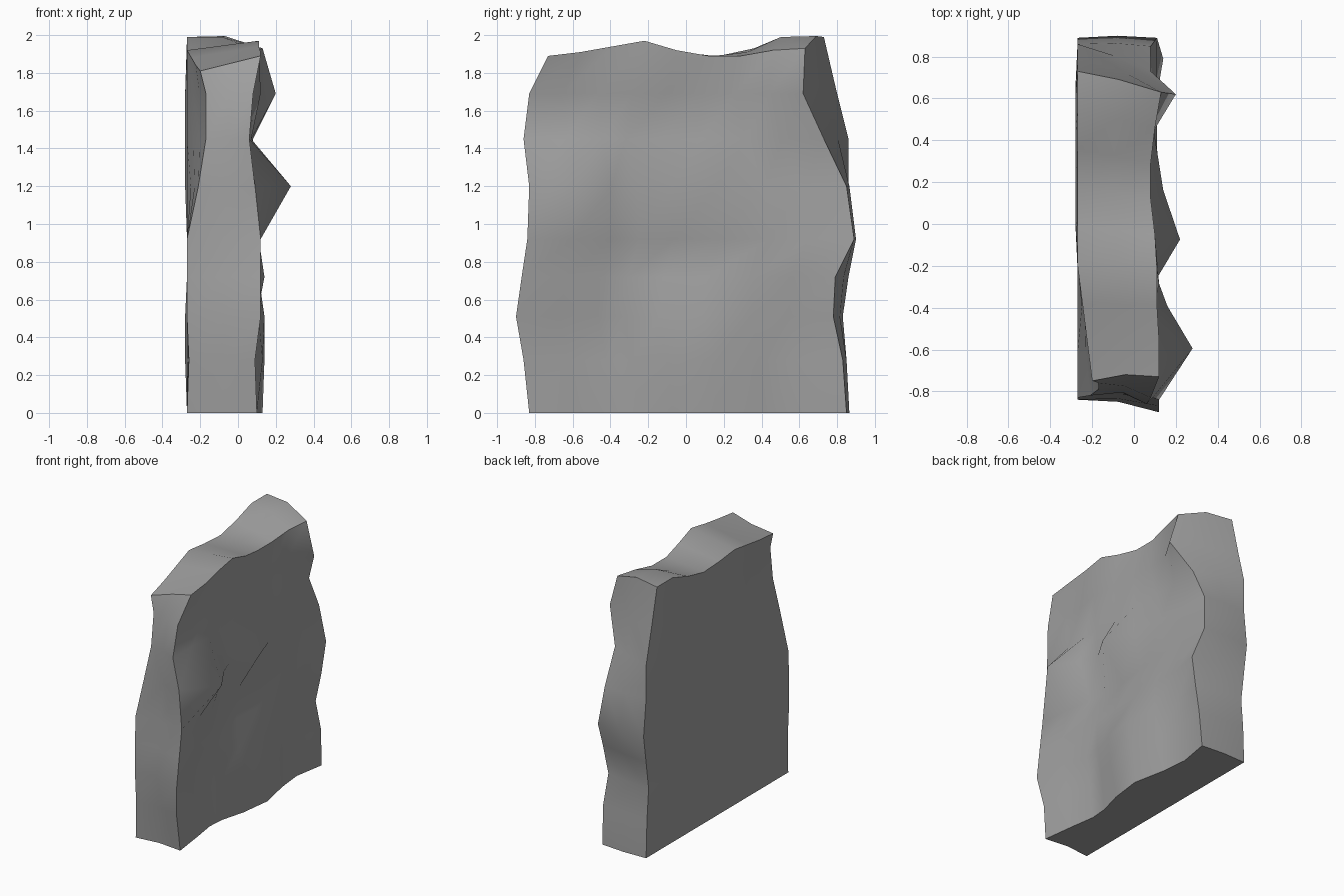
import bpy
import bmesh
from mathutils import Vector

if "Cube" in bpy.data.objects:
    bpy.data.objects.remove(bpy.data.objects["Cube"], do_unlink=True)

# Heights of the rows, and spacing of the columns on the rough side below the top
ROWS = [0, .28, .51, .72, .92, 1.2, 1.45, 1.69]
COLUMNS = [0, .14, .26, .34, .45, .59, .74, .86, 1]
LAST = 8

# Upright corner edges as (x, y) per row
front_outer = [(.1, -.83), (.09, -.86), (.12, -.9), (.12, -.87), (.12, -.84),
               (.09, -.83), (.06, -.86), (.08, -.83), (.12, -.73)]
front_flat = [(-.27, -.83), (-.26, -.84), (-.27, -.84), (-.27, -.84), (-.27, -.83),
              (-.21, -.82), (-.17, -.79), (-.17, -.76), (-.2, -.75)]
back_outer = [(.1, .85), (.11, .83), (.1, .78), (.14, .79), (.11, .89),
              (.08, .85), (.08, .73), (.2, .62), (.13, .63)]
back_flat = [(-.27, y) for y in (.86, .85, .83, .86, .89, .86, .86, .8, .73)]

# Top and bottom edges per column
top_outer = [(.12, 1.89), (.12, 1.91), (.11, 1.94), (.11, 1.97), (.1, 1.92),
             (.08, 1.89), (.08, 1.89), (.1, 1.92), (.13, 1.93)]
top_flat = [1.81, 1.84, 1.88, 1.92, 1.9, 1.89, 1.93, 1.99, 1.99]
bottom_outer = [.1, .07, .04, .05, .1, .13, .08, .06, .1]

# Knobs and hollows on the rough side, by row, for the inner columns
bumps = {1: (.08, .04, .05, .13, .14, .09, .07),
         2: (.07, .03, .05, .11, .14, .11, .06),
         3: (.11, .09, .08, .07, .09, .11, .1),
         4: (.1, .07, .05, .05, .08, .1, .11),
         5: (.28, .16, .11, .22, .14, .1, .09),
         6: (.06, .07, .07, .05, .07, .07, .07),
         7: (.07, .08, .12, .1, .07, .07, .09)}


def rough_point(r, c):
    """Point on the rough side."""
    (fx, fy), (bx, by) = front_outer[r], back_outer[r]
    t = COLUMNS[c] if r < LAST - 1 else c / LAST
    y = fy + (by - fy) * t
    if r == LAST:
        return Vector((top_outer[c][0], y, top_outer[c][1]))
    if c == 0:
        x = fx
    elif c == LAST:
        x = bx
    elif r == 0:
        x = bottom_outer[c]
    else:
        x = bumps[r][c - 1]
    return Vector((x, y, ROWS[r]))


def flat_point(r, c):
    """Point on the flat side, which bends inward at its upper front."""
    (fx, fy), (bx, by) = front_flat[r], back_flat[r]
    bend = max(0, 1 - c / 3)
    x = bx + (fx - bx) * bend
    if r in (1, 2, 5, 6, 7) and 4 <= c < LAST:
        x -= .01
    z = top_flat[c] if r == LAST else ROWS[r]
    return Vector((x, fy + (by - fy) * c / LAST, z))


def middle_point(r, c):
    """Point halfway through the slab: hollow in front, bowed at the back of the top."""
    p = (rough_point(r, c) + flat_point(r, c)) / 2
    if c == 0:
        p.y += .02
    elif c == LAST:
        p.y += .01
    if r == LAST and c > 6:
        p.z += .035
    return p


bm = bmesh.new()
layers = (flat_point, middle_point, rough_point)
verts = {}


def vert(layer, r, c):
    key = (layer, r, c)
    if key not in verts:
        verts[key] = bm.verts.new(layers[layer](r, c))
    return verts[key]


side_of = bm.faces.layers.int.new("side")


def patch(side, m, place):
    """Quad grid over one side of the slab."""
    for i in range(LAST):
        for j in range(m):
            corners = [place(i, j), place(i + 1, j), place(i + 1, j + 1), place(i, j + 1)]
            face = bm.faces.new([vert(*k) for k in corners])
            face[side_of] = side
            face.smooth = True


# Two broad sides, then the front, back, bottom and top
for side, layer in enumerate((0, 2)):
    patch(side, LAST, lambda i, j: (layer, i, j))
for side, col in enumerate((0, LAST), 2):
    patch(side, 2, lambda i, j: (j, i, col))
for side, row in enumerate((0, LAST), 4):
    patch(side, 2, lambda i, j: (j, row, i))

bmesh.ops.recalc_face_normals(bm, faces=bm.faces[:])

# Keep the rim between sides crisp
for edge in bm.edges:
    a, b = edge.link_faces
    edge.smooth = a[side_of] == b[side_of]
bm.faces.layers.int.remove(side_of)

mesh = bpy.data.meshes.new("rock_slab")
bm.to_mesh(mesh)
bm.free()

stone = bpy.data.materials.new("grey_stone")
stone.use_nodes = True
grey = (.35, .35, .35, 1)
stone.diffuse_color = grey
shader = next(n for n in stone.node_tree.nodes if n.type == "BSDF_PRINCIPLED")
shader.inputs["Base Color"].default_value = grey
shader.inputs["Roughness"].default_value = .9
mesh.materials.append(stone)

slab = bpy.data.objects.new("rock_slab", mesh)
bpy.context.collection.objects.link(slab)
